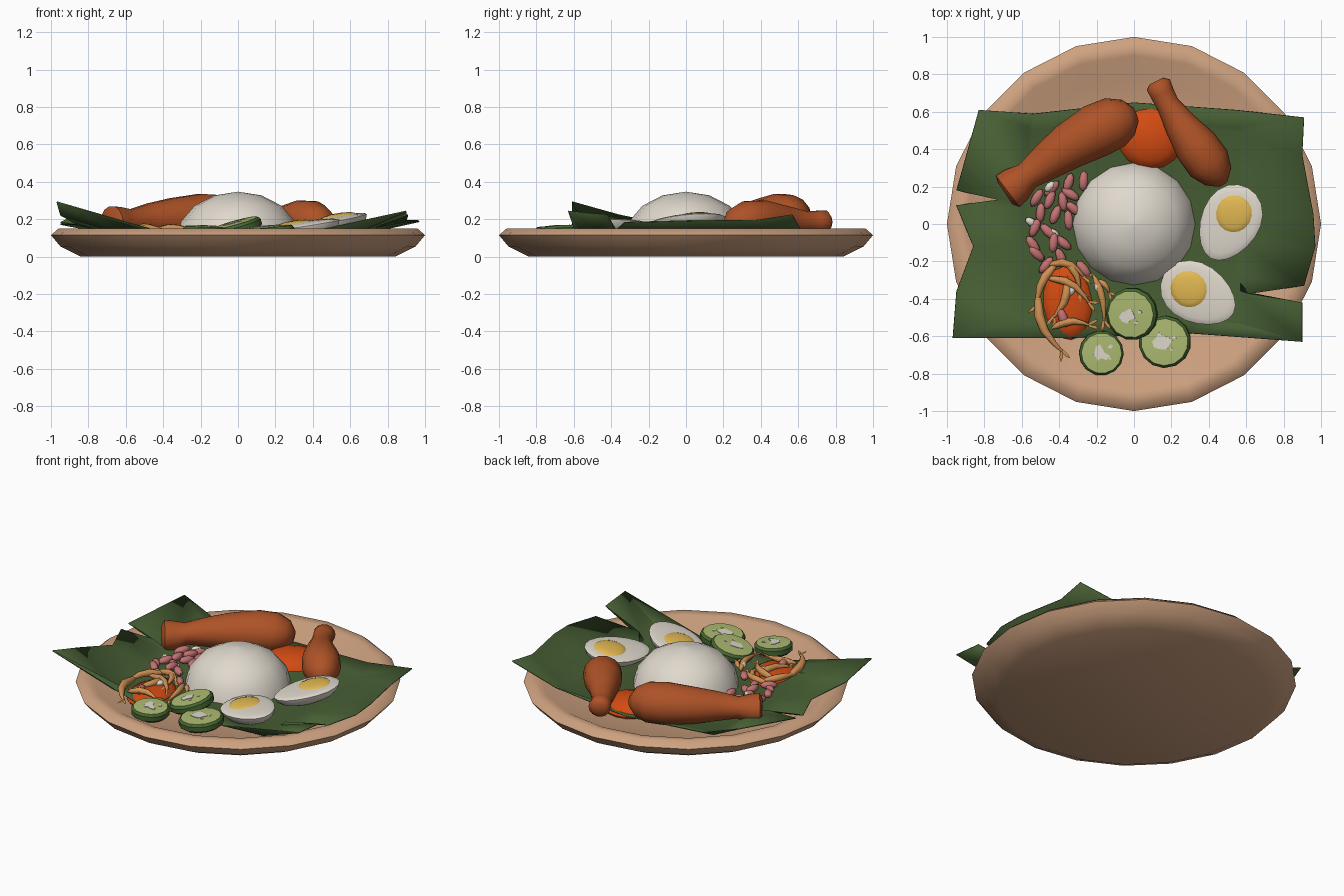
import bpy, bmesh, math, random
from mathutils import Matrix, Vector

if "Cube" in bpy.data.objects:
    bpy.data.objects.remove(bpy.data.objects["Cube"])

random.seed(4)


def mat(name, r, g, b):
    m = bpy.data.materials.new(name)
    m.diffuse_color = (r, g, b, 1)
    m.use_nodes = True
    m.node_tree.nodes["Principled BSDF"].inputs["Base Color"].default_value = m.diffuse_color
    return m


CLAY = mat("clay", .62, .36, .215)
LEAF = mat("leaf green", .062, .112, .034)
WHITE = mat("rice white", .74, .69, .61)
CHICKEN = mat("fried brown", .42, .085, .02)
SAUCE = mat("chilli red", .65, .07, .006)
YOLK = mat("yolk yellow", .76, .48, .085)
FLESH = mat("cucumber flesh", .42, .5, .17)
RIND = mat("cucumber rind", .06, .13, .03)
NUT = mat("peanut pink", .55, .17, .17)
FISH = mat("fish tan", .62, .28, .085)


def finish(name, bm, *mats, smooth=40):
    bmesh.ops.recalc_face_normals(bm, faces=bm.faces)
    me = bpy.data.meshes.new(name)
    bm.to_mesh(me)
    bm.free()
    ob = bpy.data.objects.new(name, me)
    bpy.context.collection.objects.link(ob)
    for m in mats:
        me.materials.append(m)
    if smooth:
        bpy.ops.object.select_all(action='DESELECT')
        bpy.context.view_layer.objects.active = ob
        ob.select_set(True)
        bpy.ops.object.shade_smooth_by_angle(angle=math.radians(smooth))
    return ob


def skin(bm, rings, mi=0):
    """Bridge equal rings of points and cap both ends."""
    vs = [[bm.verts.new(p) for p in r] for r in rings]
    n = len(vs[0])
    for a, b in zip(vs, vs[1:]):
        for i in range(n):
            bm.faces.new((a[i], a[(i + 1) % n], b[(i + 1) % n], b[i])).material_index = mi
    bm.faces.new(vs[0]).material_index = mi
    bm.faces.new(vs[-1]).material_index = mi


def lathe(bm, profile, n, M=Matrix()):
    skin(bm, [[M @ Vector((r * math.cos(k * math.tau / n), r * math.sin(k * math.tau / n), z))
               for k in range(n)] for r, z in profile])


def tube(bm, pts, radii, n=10, squash=1.0, mi=0):
    """Round body swept along a path, flattened vertically by squash."""
    pts = [Vector(p) for p in pts]
    rings = []
    for i, (p, r) in enumerate(zip(pts, radii)):
        t = (pts[min(i + 1, len(pts) - 1)] - pts[max(i - 1, 0)]).normalized()
        s = t.cross(Vector((0, 0, 1))).normalized()
        u = s.cross(t)
        rings.append([p + r * (math.cos(k * math.tau / n) * s + squash * math.sin(k * math.tau / n) * u)
                      for k in range(n)])
    skin(bm, rings, mi)


def ball(bm, M, u=16, v=8, mi=0):
    vs = bmesh.ops.create_uvsphere(bm, u_segments=u, v_segments=v, radius=1, matrix=M)['verts']
    for f in {f for w in vs for f in w.link_faces}:
        f.material_index = mi
    return vs


def place(x, y, z, yaw=0, ty=0, tx=0):
    return (Matrix.Translation((x, y, z)) @ Matrix.Rotation(tx, 4, 'X')
            @ Matrix.Rotation(ty, 4, 'Y') @ Matrix.Rotation(yaw, 4, 'Z'))


# plate
bm = bmesh.new()
lathe(bm, [(.84, 0), (.95, .055), (1, .115), (.96, .15), (.9, .145), (.78, .085), (.3, .08)], 20)
finish("plate", bm, CLAY, smooth=50)

# banana leaf: torn outline rising at the sides, flat in the middle
outline = [(-.83, .61, .24), (-.95, .18, .18), (-.73, .13, .15), (-.95, .10, .17), (-.86, -.12, .17),
           (-.95, -.36, .22), (-.97, -.61, .29), (-.35, -.61, .11), (.3, -.585, .11), (.9, -.63, .24),
           (.9, -.42, .22), (.62, -.37, .14), (.91, -.33, .18), (.97, -.12, .185), (.96, .05, .19),
           (.9, .37, .19), (.91, .57, .22), (.55, .61, .15), (0, .65, .12), (-.54, .59, .13)]
bm = bmesh.new()
outer = [bm.verts.new(p) for p in outline]
inner = [bm.verts.new((max(-.57, min(.57, x)), y * .85, .097)) for x, y, z in outline]
for i in range(len(outer)):
    j = (i + 1) % len(outer)
    bm.faces.new((outer[i], outer[j], inner[j], inner[i]))
bm.faces.new(inner)
leaf = finish("banana_leaf", bm, LEAF, smooth=30)
sol = leaf.modifiers.new("thickness", 'SOLIDIFY')
sol.thickness = .006

# rice dome
bm = bmesh.new()
arc = [math.radians(22.5 * k) for k in range(4)]
lathe(bm, [(.33 * math.cos(a), .09 + .257 * math.sin(a)) for a in arc] + [(.002, .347)], 16)
finish("rice_mound", bm, WHITE)

# drumsticks
bm = bmesh.new()
tube(bm, [(-.69, .165, .175), (-.675, .175, .175), (-.63, .21, .175), (-.57, .258, .185), (-.47, .33, .195),
          (-.35, .415, .2), (-.2, .5, .205), (-.1, .545, .205), (-.03, .57, .2), (.01, .585, .195)],
     [.07, .105, .1, .075, .1, .125, .145, .138, .1, .04], 14, .92)
finish("large_drumstick", bm, CHICKEN, smooth=60)
bm = bmesh.new()
tube(bm, [(.12, .765, .185), (.13, .745, .185), (.15, .7, .185), (.18, .64, .185), (.25, .53, .19),
          (.33, .42, .19), (.4, .325, .185), (.45, .255, .175), (.475, .215, .165)],
     [.04, .068, .065, .062, .088, .118, .12, .085, .03], 14, .95)
finish("small_drumstick", bm, CHICKEN, smooth=60)

# chilli sauce heaps
bm = bmesh.new()
ball(bm, place(.09, .46, .095) @ Matrix.Diagonal((.18, .17, .08, 1)))
ball(bm, place(-.355, -.42, .095, .1) @ Matrix.Diagonal((.135, .2, .05, 1)))
finish("chilli_sauce", bm, SAUCE)

# halved eggs: wide end holds the yolk, outer side tipped up
for k, (x, y, z, yaw, tilt) in enumerate([(.51, .005, .195, 62, -.17), (.345, -.375, .168, 152, -.16)]):
    M = place(x, y, z, math.radians(yaw), tilt, .05)
    bm = bmesh.new()
    for v in ball(bm, Matrix(), 20, 10):
        c = v.co
        wide = 1 + .14 * c.x
        v.co = M @ Vector((c.x * .215, c.y * .158 * wide, c.z * (.018 if c.z > 0 else .085)))
    ball(bm, M @ Matrix.Translation((.055, 0, .01)) @ Matrix.Diagonal((.105, .1, .02, 1)), 16, 8, 1)
    finish("egg_half_%d" % (k + 1), bm, WHITE, YOLK)

# cucumber slices with pale seed patches
for k, (x, y, z, r, ty, tx) in enumerate([(-.01, -.48, .152, .14, -.27, .1), (.165, -.63, .13, .14, -.08, .04),
                                          (-.175, -.69, .13, .12, .05, .03)]):
    M = place(x, y, z, .2 * k, ty, tx)
    bm = bmesh.new()
    lathe(bm, [(r * .84, -.032), (r, -.015), (r, .015), (r * .9, .03), (r * .4, .034)], 14, M)
    bm.normal_update()
    up = M.to_3x3() @ Vector((0, 0, 1))
    for f in bm.faces:
        f.material_index = int(f.normal.dot(up) > .7)
    for px, py, s in [(-.01, 0, .06), (.055, .015, .014), (.03, -.045, .012)]:
        star = [(px + s * q * math.cos(a * math.tau / 11), py + s * q * math.sin(a * math.tau / 11))
                for a in range(11) for q in [random.uniform(.35, 1)]]
        skin(bm, [[M @ Vector((u, v, h)) for u, v in star] for h in (.031, .037)], 2)
    finish("cucumber_slice_%d" % (k + 1), bm, RIND, FLESH, WHITE, smooth=30)

# peanuts, a few of them split and pale
spots = [(-.35, .22), (-.27, .23), (-.44, .19), (-.52, .14), (-.45, .13), (-.38, .12), (-.34, .16), (-.5, .06),
         (-.42, .05), (-.35, .02), (-.53, -.02), (-.46, -.04), (-.38, -.1), (-.43, -.1), (-.54, -.11),
         (-.47, -.22), (-.52, -.16), (-.39, -.18), (-.27, -.24), (-.38, -.5), (-.32, .08),
         (-.55, .01), (-.45, .2), (-.43, -.05), (-.34, -.36), (-.19, -.34)]
bm = bmesh.new()
for i, (x, y) in enumerate(spots):
    pale = i > 20
    M = place(x, y, .145 if y < -.3 else random.uniform(.118, .138), random.uniform(.7, 2.6),
              random.uniform(-.25, .25))
    size = (.036, .022, .02, 1) if pale else (.056, .026, .024, 1)
    ball(bm, M @ Matrix.Diagonal(size), 8, 6, int(pale))
finish("peanuts", bm, NUT, WHITE, smooth=60)

# small dried fish: curved bodies with forked tails
bm = bmesh.new()
for x0, y0, x1, y1, bend, r in [(-.51, -.36, -.385, -.68, -.05, .027), (-.39, -.19, -.29, -.36, .03, .02),
                                (-.46, -.22, -.27, -.28, .04, .022), (-.47, -.29, -.24, -.42, .04, .022),
                                (-.22, -.27, -.16, -.52, .02, .02), (-.41, -.21, -.52, -.44, -.03, .024),
                                (-.44, -.56, -.24, -.54, .03, .022), (-.19, -.3, -.13, -.37, .01, .016),
                                (-.36, -.28, -.43, -.5, .03, .024)]:
    a, b = Vector((x0, y0, .138)), Vector((x1, y1, .138))
    d = (b - a).normalized()
    s = Vector((-d.y, d.x, 0))
    path = [a.lerp(b, t) + s * bend * math.sin(math.pi * t) + Vector((0, 0, .014 * math.sin(math.pi * t)))
            for t in (0, .12, .35, .6, .85, 1)]
    tube(bm, path, [r * q for q in (.2, .7, 1, .85, .5, .25)], 8)
    for side in (1, -1):
        tip = b + d * .05 + s * side * .026
        tube(bm, [b - d * .01, b.lerp(tip, .6), tip], [.006, .009, .001], 4, .5)
finish("dried_fish", bm, FISH, smooth=60)
